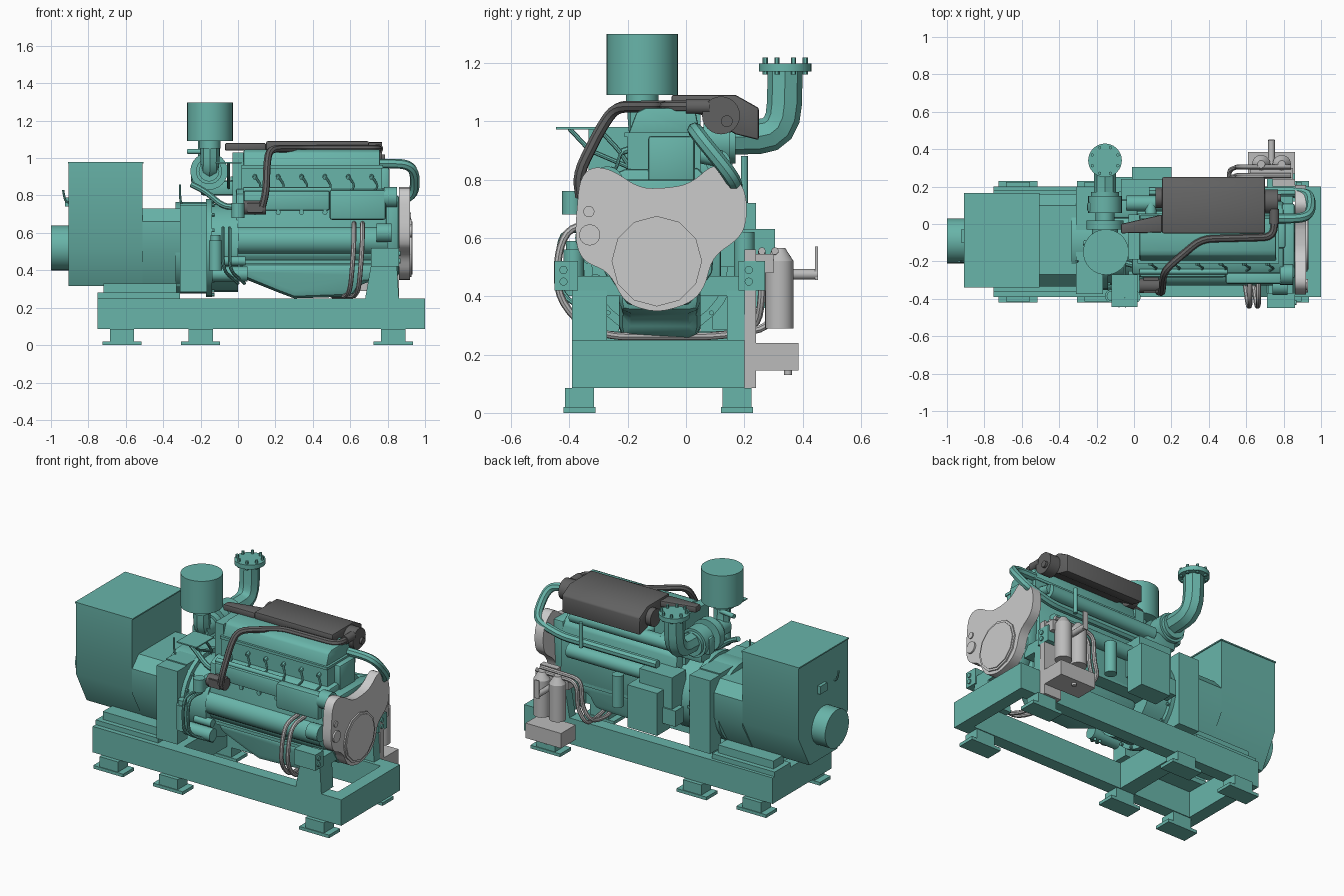
import bpy, bmesh
from math import cos, sin, pi, radians
from mathutils import Vector as V, Matrix

if "Cube" in bpy.data.objects:
    bpy.data.objects.remove(bpy.data.objects["Cube"])

def material(name, rgb):
    m = bpy.data.materials.new(name)
    m.diffuse_color = (*rgb, 1)
    m.use_nodes = True
    m.node_tree.nodes["Principled BSDF"].inputs["Base Color"].default_value = m.diffuse_color
    return m

TEAL = material("teal_paint", (0.14, 0.46, 0.40))
DARK = material("dark_metal", (0.12, 0.12, 0.12))
MID = material("mid_grey", (0.50, 0.50, 0.50))
GREY = None

def finish(name, bm, mat):
    bmesh.ops.recalc_face_normals(bm, faces=bm.faces)
    me = bpy.data.meshes.new(name)
    bm.to_mesh(me)
    bm.free()
    ob = bpy.data.objects.new(name, me)
    bpy.context.collection.objects.link(ob)
    if mat:
        me.materials.append(mat)
    return ob

def prism(name, axis, prof, a, b, mat=TEAL, bevel=0):
    """Extrude a closed outline along an axis; x: (y,z), y: (x,z), z: (x,y)."""
    put = {"x": lambda p, t: (t, *p), "y": lambda p, t: (p[0], t, p[1]), "z": lambda p, t: (*p, t)}[axis]
    bm = bmesh.new()
    lo = [bm.verts.new(put(p, a)) for p in prof]
    hi = [bm.verts.new(put(p, b)) for p in prof]
    bm.faces.new(lo)
    bm.faces.new(hi)
    for i in range(len(prof)):
        bm.faces.new((lo[i - 1], lo[i], hi[i], hi[i - 1]))
    ob = finish(name, bm, mat)
    if bevel:
        mod = ob.modifiers.new("bevel", "BEVEL")
        mod.width, mod.segments = bevel, 2

def box(name, x0, x1, y0, y1, z0, z1, mat=TEAL, bevel=0):
    prism(name, "z", [(x0, y0), (x1, y0), (x1, y1), (x0, y1)], z0, z1, mat, bevel)

def boxes(mat, bevel=0, **parts):
    for name, dims in parts.items():
        box(name, *dims, mat, bevel)

def cyl(name, p, q, r, mat=TEAL, n=24, r2=None):
    p, q = V(p), V(q)
    bm = bmesh.new()
    m = Matrix.Translation((p + q) / 2) @ (q - p).to_track_quat("Z", "Y").to_matrix().to_4x4()
    bmesh.ops.create_cone(bm, cap_ends=True, segments=n, radius1=r, radius2=r if r2 is None else r2,
                          depth=(q - p).length, matrix=m)
    finish(name, bm, mat)

def rods(mat, axis, n=24, **parts):
    """Cylinders along one axis: start point, end coordinate, radius, optional end radius."""
    for name, (x, y, z, end, r, *r2) in parts.items():
        q = [x, y, z]
        q["xyz".index(axis)] = end
        cyl(name, (x, y, z), q, r, mat, n, *r2)

def fillet(pts, rad, closed=False):
    pts, out = [V(p) for p in pts], []
    for i, p in enumerate(pts):
        if not closed and i in (0, len(pts) - 1):
            out.append(p)
            continue
        u, w = pts[i - 1] - p, pts[(i + 1) % len(pts)] - p
        a = p + u.normalized() * min(rad, u.length * .48)
        b = p + w.normalized() * min(rad, w.length * .48)
        out += [a * (1 - t) ** 2 + p * 2 * t * (1 - t) + b * t * t for t in (0, .25, .5, .75, 1)]
    return out

def pipe(name, pts, r, mat=TEAL, bend=.06):
    cu = bpy.data.curves.new(name, "CURVE")
    cu.dimensions, cu.bevel_depth, cu.bevel_resolution, cu.use_fill_caps = "3D", r, 2, True
    path = fillet(pts, bend)
    sp = cu.splines.new("POLY")
    sp.points.add(len(path) - 1)
    for s, p in zip(sp.points, path):
        s.co = (*p, 1)
    bpy.context.collection.objects.link(bpy.data.objects.new(name, cu))
    cu.materials.append(mat)

AY, AZ = -0.09, 0.52   # shaft axis
# Skid frame: two long rails, cross members, feet
for s, y0, y1, c in (("front", -.39, -.31, -.365), ("back", .12, .20, .175)):
    box(f"skid_rail_{s}", -.75, 1, y0, y1, .085, .25)
    for i, x in enumerate((-.62, -.20, .83)):
        box(f"foot_plate_{s}_{i}", x - .105, x + .105, c - .055, c + .055, 0, .02)
        box(f"foot_block_{s}_{i}", x - .065, x + .065, c - .05, c + .05, .02, .085)
boxes(TEAL, skid_cross_rear=(-.75, -.67, -.31, .12, .085, .25), skid_cross_middle=(-.26, -.16, -.31, .12, .085, .25),
      skid_cross_front=(.92, 1, -.31, .12, .085, .25))
for i, (y0, y1) in enumerate(((-.36, -.20), (.02, .18))):
    box(f"generator_rail_{i}", -.75, -.31, y0, y1, .25, .28)
    box(f"generator_foot_{i}", -.72, -.33, y0 + .03, y1 - .03, .28, .33)
# Front engine posts, mount brackets and arms
for i, (y0, y1, e0, e1, a0, a1) in enumerate(((-.39, -.27, -.45, -.37, -.39, -.2), (.14, .20, .18, .27, .05, .2))):
    prism(f"engine_post_{i}", "y", [(.68, .25), (.86, .25), (.85, .42), (.71, .42)], y0, y1)
    box(f"mount_bracket_{i}", .71, .86, e0, e1, .42, .52)
    box(f"mount_arm_{i}", .72, .85, a0, a1, .40, .47)
    for z in (.45, .49):
        cyl(f"mount_bolt_{i}", (.86, (e0 + e1) / 2 - .01, z), (.868, (e0 + e1) / 2 - .01, z), .014, n=12)
# Generator: tall housing, barrel, coupling housing, end cap
prism("generator_housing", "x", [(-.335, .975), (.16, .975), (.16, .52), (.05, .315), (-.23, .315), (-.335, .52)],
      -.905, -.51)
prism("generator_barrel", "x", [(-.335, .66), (-.27, .73), (.10, .73), (.16, .66), (.16, .5), (.05, .31),
                                (-.23, .31), (-.335, .5)], -.51, -.31)
boxes(TEAL, generator_top_plate=(-.91, -.505, -.34, .165, .972, .98), generator_badge_plate=(-.925, -.9, -.10, -.03, .74, .79),
      coupling_box_front=(-.31, -.165, -.375, -.27, .285, .75), coupling_box_back=(-.31, -.165, .09, .20, .285, .75),
      coupling_top_plate=(-.31, -.165, -.28, .10, .72, .757))
rods(TEAL, "x", 32, coupling_drum=(-.335, AY, AZ, -.17, .245), bearing_cap=(-1, AY, AZ, -.9, .12),
     flywheel_housing=(-.17, AY, AZ, 0, .235), flywheel_flange=(-.17, AY, AZ, -.14, .262))
pipe("lifting_handle_rear", [(-.9, -.2, .76), (-.925, -.2, .77), (-.935, -.2, .83)], .006)
pipe("lifting_handle_front", [(-.30, -.2, .75), (-.31, -.2, .78), (-.31, -.2, .86)], .006)
for i in range(16):
    y, z = AY + .25 * cos(i * pi / 8), AZ + .25 * sin(i * pi / 8)
    cyl(f"flywheel_bolt_{i}", (-.14, y, z), (-.125, y, z), .009, n=6)
# Engine block, oil pan, cylinder head and covers
prism("engine_block", "x", [(-.25, .44), (-.28, .48), (-.29, .60), (-.27, .68), (-.27, .81), (-.21, .835),
                            (.04, .84), (.10, .78), (.12, .68), (.12, .44)], -.01, .80, bevel=.01)
prism("oil_pan", "y", [(.0, .44), (.79, .44), (.79, .345), (.66, .335), (.62, .26), (.30, .25), (.22, .28), (.02, .36)],
      -.23, .05, bevel=.04)
prism("valve_cover", "x", [(-.20, .95), (-.17, 1.03), (-.14, 1.045), (.03, 1.045), (.05, .95)], .03, .76, bevel=.008)
prism("front_gear_case", "x", [(-.27, .48), (-.20, .37), (.01, .37), (.09, .48), (.11, .80), (-.29, .80), (-.29, .6)],
      .79, .86, bevel=.012)
boxes(TEAL, cylinder_head=(.02, .77, -.20, .05, .83, .95), valve_cover_flange=(.02, .775, -.21, .055, .945, .962),
      rear_head_plate=(-.03, .03, -.19, .05, .72, 1.03), pan_flange=(-.01, .80, -.28, .12, .435, .455))
boxes(TEAL, .012, thermostat_housing=(.76, .81, -.13, .03, .78, .95), intake_cover=(.03, .49, -.285, -.25, .72, .825),
      fuel_pump_housing=(.49, .79, -.32, -.26, .67, .83))
rods(TEAL, "x", camshaft_gallery=(0, -.255, .56, .80, .075), fuel_rail=(.03, -.255, .83, .5, .014),
     water_pump=(.78, -.27, .79, .85, .055), alternator=(.74, -.33, .60, .82, .05),
     exhaust_manifold=(-.04, .11, .86, .72, .042), oil_cooler=(.10, .14, .65, .72, .045))
for i in range(6):
    x = .09 + i * .125
    pipe(f"injector_line_{i}", [(x, -.20, .90), (x + .01, -.225, .89), (x + .035, -.235, .85), (x + .01, -.25, .82)],
         .006, bend=.02)
    cyl(f"injector_nut_{i}", (x, -.19, .905), (x, -.22, .895), .012, n=8)
    cyl(f"intake_boss_{i}", (x, -.25, .71), (x, -.28, .71), .014, n=8)
    cyl(f"exhaust_runner_{i}", (x, .03, .89), (x, .12, .87), .03, n=12)
# Service parts low on the front-left: starter, filter, lines, shelf
rods(TEAL, "x", starter_motor=(-.14, -.32, .38, .05, .04), starter_solenoid=(-.08, -.31, .45, .04, .025))
rods(TEAL, "z", oil_filter=(-.12, -.385, .40, .56, .035), oil_filter_head=(-.12, -.385, .56, .59, .026),
     breather_can=(0, -.39, .68, .76, .035), dipstick_tube=(.60, .20, .72, .88, .012),
     fuel_strainer=(.34, .20, .42, .62, .035))
boxes(TEAL, breather_bracket=(-.03, .03, -.39, -.25, .69, .73), side_shelf=(-.12, .02, -.445, -.27, .972, .98))
for i, y in enumerate((-.40, -.30)):
    d = i * .035
    pipe(f"oil_line_{i}", [(-.08 + d, -.26, .62), (-.08 + d, -.42, .63), (-.08 + d, -.44, .55),
                           (-.08 + d, -.43, .40), (d, -.30, .33)], .009)
    pipe(f"shelf_strut_{i}", [(-.05, y, .975), (-.05, y + .07, .90), (-.05, -.19, .84)], .008, bend=.02)
# Turbocharger, air cleaner and exhaust elbow
TX, TZ = -.155, .93
rods(TEAL, "y", compressor_inlet=(TX, -.16, TZ, -.07, .055), compressor_front=(TX, -.07, TZ, -.03, .07),
     compressor_volute=(TX, -.03, TZ, .02, .10), turbo_core=(TX, .02, TZ, .07, .05),
     turbine_volute=(TX, .06, TZ, .15, .09), turbine_flange=(TX, .15, TZ, .17, .075))
boxes(TEAL, .015, turbine_casing=(-.25, -.08, .06, .12, .86, .97), turbo_pedestal=(-.20, .02, .03, .13, .80, .88))
rods(TEAL, "z", 36, air_cleaner=(-.15, -.15, 1.09, 1.298, .122), air_cleaner_neck=(-.15, -.15, 1.05, 1.09, .056),
     exhaust_flange=(TX, .34, 1.17, 1.198, .09))
pipe("air_inlet_elbow", [(-.15, -.15, 1.10), (-.15, -.15, .93), (TX, -.06, TZ)], .05, bend=.1)
cyl("breather_stub", (-.27, -.10, 1.035), (-.15, -.12, 1.035), .014, n=12)
pipe("breather_hose", [(-.25, -.17, .86), (-.17, -.19, .82), (-.08, -.2, .74), (.0, -.22, .74)], .016)
pipe("exhaust_elbow", [(TX, .16, .945), (TX, .335, .95), (TX, .34, 1.18)], .06, bend=.12)
for i in range(8):
    x, y = TX + .074 * cos((i + .5) * pi / 4), .34 + .074 * sin((i + .5) * pi / 4)
    cyl(f"exhaust_bolt_{i}", (x, y, 1.16), (x, y, 1.218), .009, n=6)
# Coolant pipe and control boxes on the back
pipe("coolant_pipe", [(.76, .03, .97), (.90, .03, .97), (.945, .06, .93), (.945, .15, .82), (.90, .17, .78),
                      (.75, .17, .74), (.08, .17, .74)], .026)
boxes(TEAL, control_box=(-.01, .20, .18, .305, .36, .63), control_box_mount=(-.07, .16, .10, .24, .50, .72),
      terminal_box=(-.10, -.01, .17, .25, .42, .52))
# Dark charge-air cooler and its pipework
prism("charge_cooler", "x", [(-.05, 1.045), (-.05, 1.09), (.17, 1.09), (.25, 1.045), (.25, .935), (.17, .955),
                             (.06, 1.02)], .15, .70, DARK, bevel=.008)
prism("cooler_inlet_duct", "z", [(-.07, -.05), (-.07, 0), (.15, .05), (.15, -.045)], 1.04, 1.08, DARK, bevel=.008)
rods(DARK, "x", cooler_cap_left=(.115, .14, 1.015, .16, .055), cooler_cap_right=(.70, .12, 1.02, .77, .065),
     cooler_cap_boss=(.77, .14, 1.0, .785, .02), charge_inlet=(.03, -.33, .735, .15, .038))
pipe("charge_pipe", [(.75, .12, 1.045), (.75, .06, 1.05), (.75, -.07, 1.05), (.36, -.08, 1.05), (.17, -.24, 1.05),
                     (.155, -.29, .98), (.15, -.37, .82), (.13, -.36, .74)], .02, DARK)
cyl("charge_pipe_collar", (.75, .0, 1.05), (.75, .08, 1.05), .026, DARK)
box("charge_inlet_flange", .05, .13, -.37, -.25, .71, .76, DARK)
# Grey belt guard with pulley disc
guard = [(-.325, .845), (-.255, .835), (-.16, .77), (-.07, .77), (.015, .785), (.10, .86), (.17, .815), (.208, .75),
         (.208, .65), (.18, .595), (.09, .535), (.065, .43), (.015, .375), (-.10, .342), (-.21, .375), (-.265, .485),
         (-.345, .515), (-.373, .56), (-.38, .63), (-.365, .80)]
prism("belt_guard", "x", [tuple(p) for p in fillet(guard, .05, True)], .86, .92, GREY)
rods(GREY, "x", 12, pulley_ring=(.91, -.10, .52, .928, .155), pulley_disc=(.92, -.10, .52, .933, .142))
rods(GREY, "x", idler_cap=(.91, -.33, .61, .93, .036), idler_bolt=(.91, -.333, .69, .926, .019))
# Grey twin fuel filter set
boxes(MID, filter_upright=(.74, .86, .20, .24, .085, .56), filter_tray=(.61, .86, .24, .385, .145, .24),
      filter_head=(.62, .85, .24, .30, .48, .545), valve_lever=(.72, .75, .443, .452, .455, .57))
for i, x in enumerate((.68, .79)):
    cyl(f"fuel_filter_{i}", (x, .32, .29), (x, .32, .52), .049, MID)
    cyl(f"fuel_filter_dome_{i}", (x, .32, .52), (x, .32, .565), .049, MID, r2=.02)
cyl("filter_valve", (.735, .30, .475), (.735, .45, .475), .018, MID, n=12)
cyl("tray_drain", (.735, .35, .13), (.735, .35, .15), .014, MID, n=12)
# Hoses from the front side, under the engine, to the filters
for d in (0, .045):
    pipe("fuel_hose", [(.62 + d, -.28, .65), (.62 + d, -.40, .64), (.62 + d, -.44, .55), (.61 + d, -.44, .40),
                       (.60 + d, -.36, .30), (.58 + d, -.26, .262), (.50 + d, .10, .262), (.50, .24 + d, .29),
                       (.55, .26 + d, .38), (.555, .26 + d, .55), (.84, .26 + d, .555)], .013, MID)
# Bake curves and smooth the round parts
bpy.ops.object.select_all(action="SELECT")
bpy.context.view_layer.objects.active = bpy.data.objects["air_cleaner"]
bpy.ops.object.convert(target="MESH")
bpy.ops.object.shade_smooth_by_angle(angle=radians(32))
